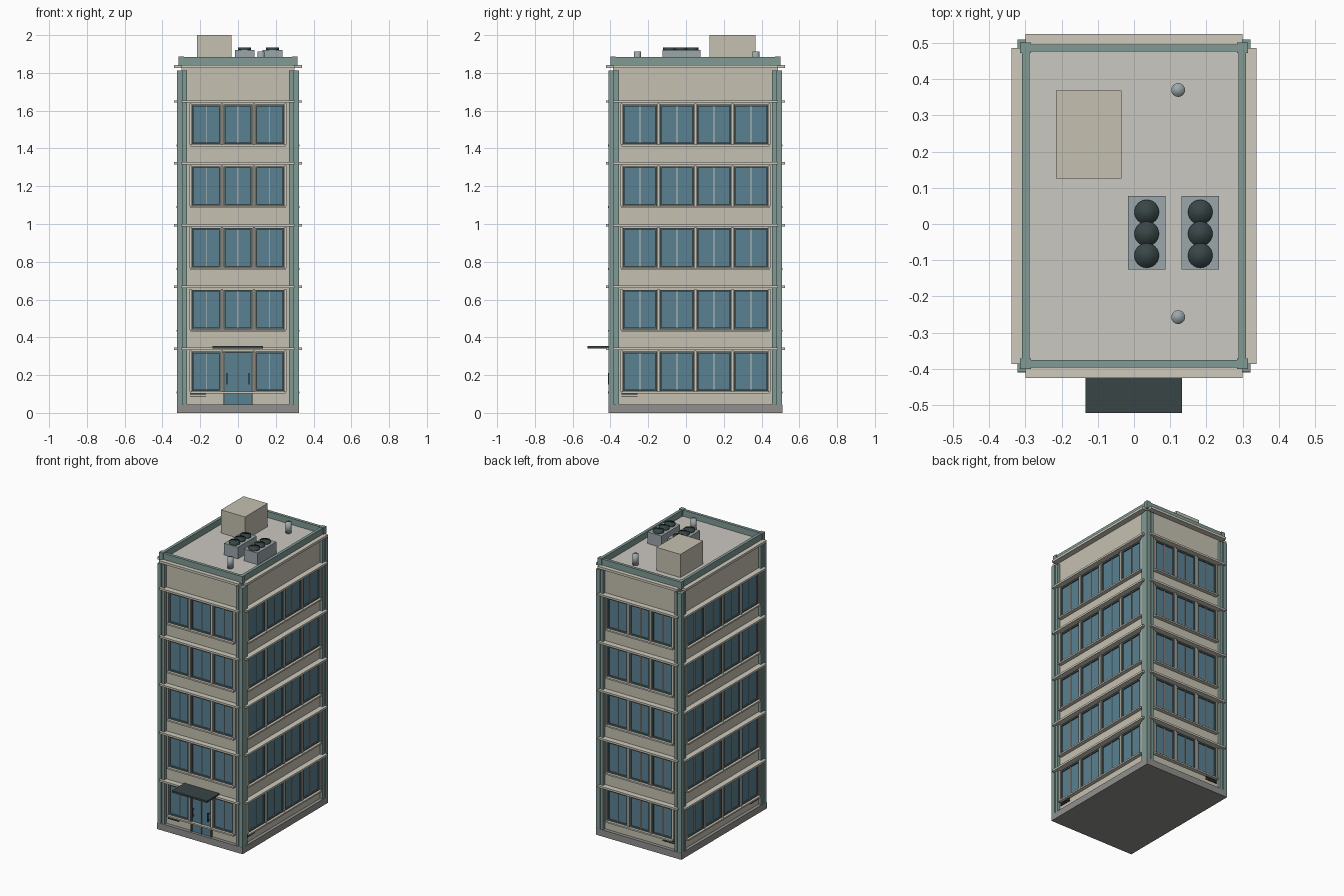
import bpy, bmesh
from mathutils import Matrix, Vector

if "Cube" in bpy.data.objects:
    bpy.data.objects.remove(bpy.data.objects["Cube"])

HX, HY, CY = 0.30, 0.436, 0.05          # wall half sizes and y centre
FLOOR, LEDGE1 = 0.327, 0.34             # storey height, first ledge level
COLORS = dict(wall=(0.56, 0.53, 0.44), trim=(0.62, 0.59, 0.51), teal=(0.22, 0.33, 0.30),
              frame=(0.10, 0.14, 0.14), glass=(0.10, 0.22, 0.29), roof=(0.60, 0.58, 0.54),
              dark=(0.04, 0.06, 0.06), metal=(0.33, 0.38, 0.40), stone=(0.28, 0.28, 0.27))
MATS = {}
for n, c in COLORS.items():
    MATS[n] = bpy.data.materials.new(n)
    MATS[n].diffuse_color = (*c, 1)


def finish(name, bm, mat, smooth=False):
    me = bpy.data.meshes.new(name)
    bm.to_mesh(me)
    bm.free()
    me.materials.append(MATS[mat])
    for p in me.polygons:
        p.use_smooth = smooth
    ob = bpy.data.objects.new(name, me)
    bpy.context.collection.objects.link(ob)


def boxes(name, mat, items):
    """One object from boxes given as (x0, x1, y0, y1, z0, z1)."""
    bm = bmesh.new()
    for b in items:
        lo, hi = Vector(b[0::2]), Vector(b[1::2])
        lo, hi = Vector(map(min, lo, hi)), Vector(map(max, lo, hi))
        bmesh.ops.create_cube(bm, size=1, matrix=Matrix.Translation((lo + hi) / 2)
                              @ Matrix.Diagonal((*(hi - lo), 1)))
    finish(name, bm, mat)


def cylinders(name, mat, items):
    """One object from upright cylinders (x, y, radius, z0, z1)."""
    bm = bmesh.new()
    for x, y, r, z0, z1 in items:
        bmesh.ops.create_cone(bm, cap_ends=True, segments=24, radius1=r, radius2=r, depth=z1 - z0,
                              matrix=Matrix.Translation((x, y, (z0 + z1) / 2)))
    finish(name, bm, mat, True)


def on_side(side, u0, u1, d0, d1, z0, z1):
    """Box on a facade: u runs along the wall, d outwards from it."""
    if side in ("front", "back"):
        s = -1 if side == "front" else 1
        return (u0, u1, CY + s * (HY + d0), CY + s * (HY + d1), z0, z1)
    s = -1 if side == "left" else 1
    return (s * (HX + d0), s * (HX + d1), CY + u0, CY + u1, z0, z1)


# Main masses
boxes("base_plinth", "stone", [(-.322, .322, CY - .46, CY + .46, 0, .045)])
boxes("wall_core", "wall", [(-HX, HX, CY - HY, CY + HY, .045, 1.836)])
boxes("roof_deck", "roof", [(-HX, HX, CY - HY, CY + HY, 1.836, 1.842)])

# Facades: ledges, windows, sills, posts, vents
for side, half, n, pitch in (("front", HX, 3, .168), ("back", HX, 3, .168),
                             ("left", HY, 4, .196), ("right", HY, 4, .196)):
    levels = [LEDGE1 + i * FLOOR for i in range(5)]
    ledges = [on_side(side, -half, half, -.01, .0385, z - .006, z + .007) for z in levels]
    ledges.append(on_side(side, -half, half, -.01, .0385, 1.826, 1.842))
    boxes(side + "_ledges", "trim", ledges)
    glass, frames, mullions, posts, sills = [], [], [], [], []
    span = n * pitch / 2
    for f, top in enumerate(levels):
        z0, z1 = top - .225, top - .016
        sills.append(on_side(side, -span, span, -.005, .026, z0 - .012, z0 - .002))
        for i in range(n + 1):
            u = -span + i * pitch
            posts.append(on_side(side, u - .005, u + .005, -.005, .016, z0 - .002, z1 + .006))
        for i in range(n):
            c = -span + (i + .5) * pitch
            if side == "front" and f == 0 and i == 1:
                continue                                     # door bay
            a, b, t = c - pitch / 2 + .008, c + pitch / 2 - .008, .009
            glass.append(on_side(side, a, b, -.005, .004, z0, z1))
            frames += [on_side(side, a, a + t, 0, .012, z0, z1),
                       on_side(side, b - t, b, 0, .012, z0, z1),
                       on_side(side, a + t, b - t, 0, .012, z0, z0 + t),
                       on_side(side, a + t, b - t, 0, .012, z1 - t, z1)]
            mullions.append(on_side(side, c - .002, c + .002, 0, .009, z0 + t, z1 - t))
    boxes(side + "_window_glass", "glass", glass)
    boxes(side + "_window_frames", "frame", frames)
    boxes(side + "_window_mullions", "trim", mullions)
    boxes(side + "_window_posts", "trim", posts)
    boxes(side + "_window_sills", "trim", sills)
    boxes(side + "_vent_slats", "dark",
          [on_side(side, -half + .045, -half + .13, -.002, .008, z, z + .005) for z in (.083, .097)])

# Corner columns: square corner post with a slimmer strip on each face
columns, caps = [], []
for sx in (-1, 1):
    for sy in (-1, 1):
        for a, b, c, d in ((.294, .322, .43, .459), (.27, .289, .42, .457), (.286, .319, .404, .424),
                           (.28, .314, .42, .451)):
            columns.append((sx * a, sx * b, CY + sy * c, CY + sy * d, .045, 1.812))
        caps.append((sx * .285, sx * .315, CY + sy * .422, CY + sy * .451, 1.836, 1.887))
boxes("corner_columns", "teal", columns)
boxes("parapet_corner_posts", "teal", caps)

# Parapet rails
rails = []
for s in (-1, 1):
    rails.append((-.29, .29, CY + s * .426, CY + s * .446, 1.836, 1.884))
    rails.append((s * .289, s * .309, CY - .43, CY + .43, 1.836, 1.884))
boxes("parapet_rails", "teal", rails)

# Entrance: glazed double door, frame, handles, canopy
boxes("door_glass", "glass", [on_side("front", -.074, .074, -.005, .006, .045, .322)])
boxes("door_frame", "frame", [on_side("front", -.078, -.070, 0, .013, .045, .322),
                              on_side("front", .070, .078, 0, .013, .045, .322),
                              on_side("front", -.086, .086, 0, .02, .316, .325),
                              on_side("front", -.003, .003, 0, .011, .045, .316)])
handles = []
for s in (-1, 1):
    handles.append(on_side("front", s * .056, s * .062, .018, .026, .15, .21))
    handles += [on_side("front", s * .056, s * .062, .004, .02, z, z + .006) for z in (.155, .199)]
boxes("door_handles", "dark", handles)
boxes("entrance_canopy", "dark", [(-.134, .132, -.522, -.38, .342, .355)])

# Roof equipment
boxes("roof_stair_house", "wall", [(-.216, -.034, .125, .368, 1.84, 2.0)])
boxes("cooling_units", "metal", [(x - .052, x + .052, -.125, .077, 1.84, 1.921) for x in (.035, .183)])
cylinders("cooling_fans", "dark", [(x, y, .034, 1.915, 1.934 + k * .0005) for x in (.035, .183)
                                   for k, y in enumerate((.033, -.027, -.087))])
cylinders("vent_pipes", "metal", [(.122, y, .019, 1.84, 1.914) for y in (.37, -.257)])

for m in bpy.data.materials:
    if m.users and not m.is_grease_pencil:
        m.use_nodes = True
        m.node_tree.nodes["Principled BSDF"].inputs["Base Color"].default_value = m.diffuse_color
